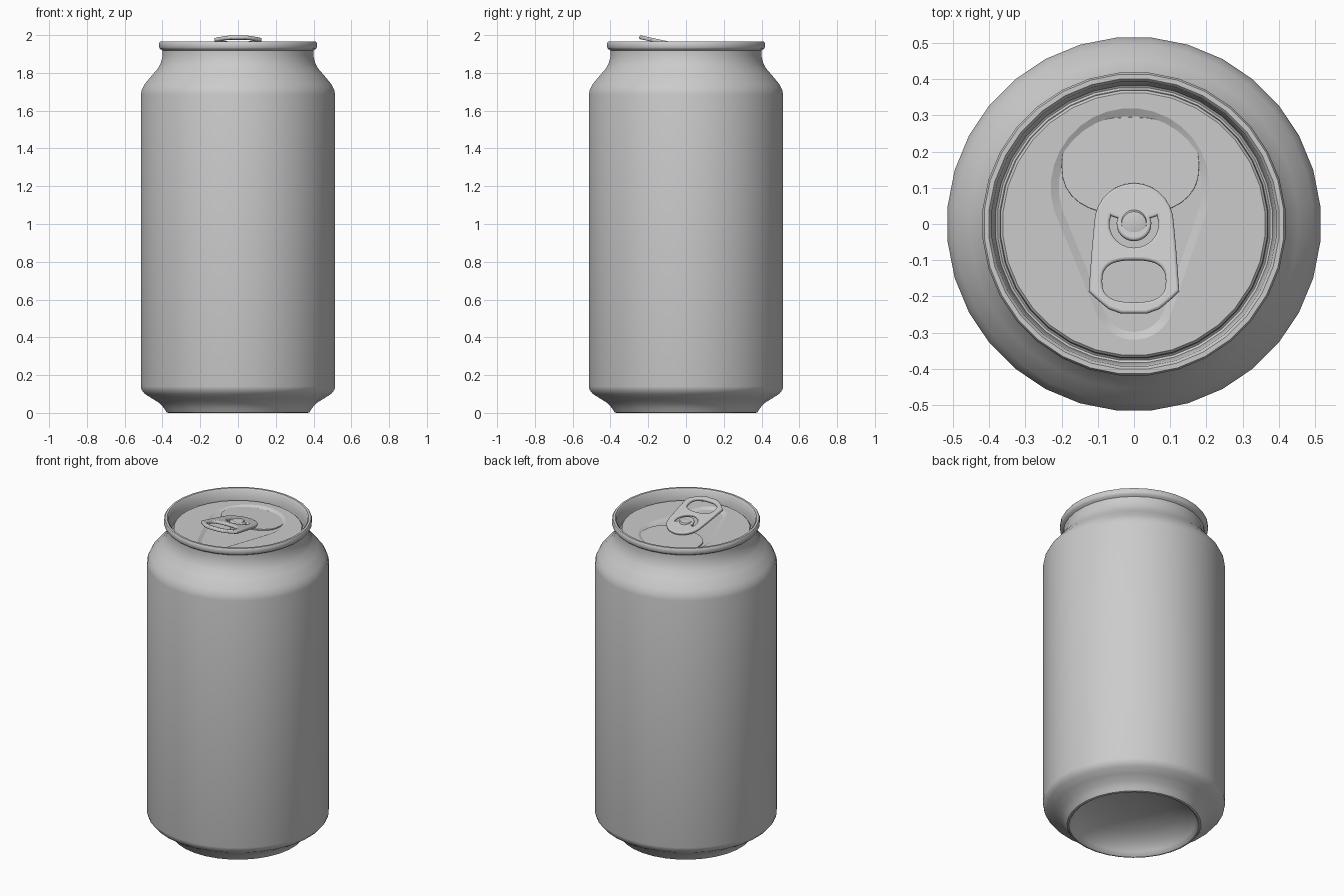
import bpy, bmesh
from math import sin, cos, pi, radians

if "Cube" in bpy.data.objects:
    bpy.data.objects.remove(bpy.data.objects["Cube"])

N = 32
ANG = [2 * pi * (i + 0.5) / N for i in range(N)]


def finish(ob, angle=40):
    bpy.ops.object.select_all(action='DESELECT')
    ob.select_set(True)
    bpy.context.view_layer.objects.active = ob
    if ob.type == 'CURVE':
        bpy.ops.object.convert(target='MESH')
        ob = bpy.context.object
    bpy.ops.object.shade_smooth_by_angle(angle=radians(angle))
    return ob


def loft(name, rings, cap_start=False, cap_end=False, angle=40):
    """Skin a list of equal-length point rings."""
    bm = bmesh.new()
    loops = [[bm.verts.new(p) for p in r] for r in rings]
    n = len(loops[0])
    for a, b in zip(loops, loops[1:]):
        for i in range(n):
            j = (i + 1) % n
            bm.faces.new((a[i], a[j], b[j], b[i]))
    if cap_start:
        bm.faces.new(loops[0][::-1])
    if cap_end:
        bm.faces.new(loops[-1])
    me = bpy.data.meshes.new(name)
    bm.to_mesh(me)
    bm.free()
    ob = bpy.data.objects.new(name, me)
    bpy.context.collection.objects.link(ob)
    return finish(ob, angle)


def circle(r, z):
    return [(r * cos(t), r * sin(t), z) for t in ANG]


def plate(name, outlines, extrude, bevel, loc, tilt):
    """Flat filled shape; outlines after the first cut holes."""
    cu = bpy.data.curves.new(name, 'CURVE')
    cu.dimensions = '2D'
    cu.fill_mode = 'BOTH'
    cu.extrude, cu.bevel_depth, cu.bevel_resolution = extrude, bevel, 2
    cu.offset = -bevel
    for pts in outlines:
        s = cu.splines.new('POLY')
        s.points.add(len(pts) - 1)
        for p, (x, y) in zip(s.points, pts):
            p.co = (x, y, 0, 1)
        s.use_cyclic_u = True
    ob = bpy.data.objects.new(name, cu)
    bpy.context.collection.objects.link(ob)
    ob.location = loc
    ob.rotation_euler.x = tilt
    return finish(ob)


def superellipse(cx, cy, rx, ry, e=1.0, n=32):
    def f(v):
        return abs(v) ** e * (1 if v > 0 else -1)
    return [(cx + rx * f(cos(2 * pi * i / n)), cy + ry * f(sin(2 * pi * i / n)))
            for i in range(n)]


# Can body: domed base, foot, wall, neck, seamed rim and countersink
profile = [(0.06, 0.13), (0.16, 0.12), (0.25, 0.095), (0.32, 0.06), (0.35, 0.025),
           (0.362, 0.004), (0.37, 0), (0.38, 0.003), (0.394, 0.025), (0.415, 0.05),
           (0.455, 0.075), (0.495, 0.1), (0.513, 0.122), (0.517, 0.14),
           (0.517, 1.685), (0.512, 1.71), (0.497, 1.74), (0.455, 1.79),
           (0.425, 1.825), (0.41, 1.855), (0.401, 1.89), (0.401, 1.918),
           (0.415, 1.927), (0.42, 1.935), (0.42, 1.958), (0.415, 1.965),
           (0.402, 1.965), (0.394, 1.957), (0.388, 1.90), (0.384, 1.872),
           (0.378, 1.868), (0.372, 1.873), (0.37, 1.898), (0.363, 1.905)]
loft("can_body", [circle(r, z) for r, z in profile], cap_start=True)


# Lid panel with a teardrop recess
def teardrop(inset, z):
    ring = []
    for t in ANG:
        c, s = cos(t), sin(t)
        big = (-0.01, 0.1, 0.22 - inset)
        small = (0.0, -0.21, 0.11 - inset)
        x, y, r = max((big, small), key=lambda k: k[0] * c + k[1] * s + k[2])
        ring.append((x + r * c, y + r * s, z))
    return ring


loft("lid_panel", [circle(0.363, 1.905), teardrop(0, 1.905), teardrop(0.022, 1.894)],
     cap_end=True, angle=20)

# Pour opening flap, slightly raised along its hinge side
plate("opening_flap", [superellipse(-0.01, 0, 0.19, 0.135, 0.85)],
      0.003, 0.001, (0, 0.16, 1.897), -0.04)

# Pull tab with finger hole and curved slot around the rivet
nose = [(0.11 * cos(pi * i / 14), 0.115 * sin(pi * i / 14)) for i in range(15)]
tail = [(-0.105, -0.21), (-0.088, -0.225), (-0.07, -0.24), (-0.035, -0.253)]
side = [(-0.117, -0.08), (-0.125, -0.19)]
left = side + tail
outline = nose + left + [(-x, y) for x, y in reversed(left)]
arc = [radians(160 + 220 * i / 14) for i in range(15)]
slot = ([(0.068 * cos(t), 0.068 * sin(t)) for t in arc] +
        [(0.048 * cos(t), 0.048 * sin(t)) for t in reversed(arc)])
finger = superellipse(0.0, -0.162, 0.088, 0.06, 0.75)
plate("pull_tab", [outline, finger, slot], 0.003, 0.007, (0, 0, 1.936), -0.215)

# Rivet holding the tab
loft("rivet", [circle(0.045, 1.89), circle(0.04, 1.935), circle(0.034, 1.948),
               circle(0.02, 1.952)], cap_end=True)
